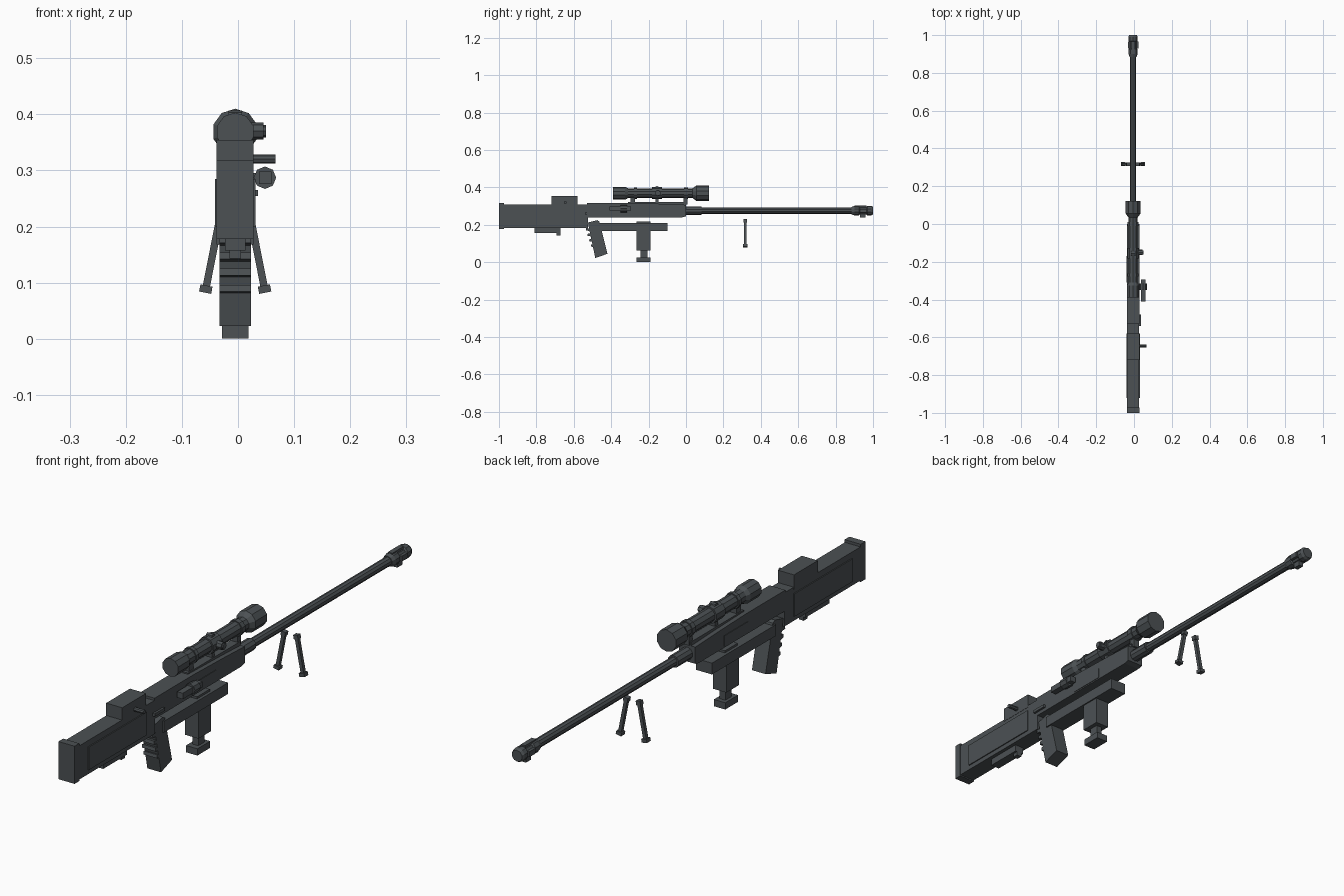
import bpy, bmesh, math
from mathutils import Vector, Matrix

if "Cube" in bpy.data.objects:
    bpy.data.objects.remove(bpy.data.objects["Cube"])

gunmetal = bpy.data.materials.new("gunmetal grey")
gunmetal.use_nodes = True
colour = (0.072, 0.082, 0.088, 1)
gunmetal.diffuse_color = colour
gunmetal.node_tree.nodes["Principled BSDF"].inputs["Base Color"].default_value = colour

CX = -0.005  # centre plane of the body


def finish(name, bm):
    bmesh.ops.recalc_face_normals(bm, faces=bm.faces)
    mesh = bpy.data.meshes.new(name)
    bm.to_mesh(mesh)
    bm.free()
    mesh.materials.append(gunmetal)
    obj = bpy.data.objects.new(name, mesh)
    bpy.context.collection.objects.link(obj)
    return obj


def box(name, x, y, z):
    """Box from (min, max) pairs."""
    bm = bmesh.new()
    bmesh.ops.create_cube(bm, size=1)
    for v in bm.verts:
        v.co = [(a + b) / 2 + c * (b - a) for (a, b), c in zip((x, y, z), v.co)]
    return finish(name, bm)


def mid(half):
    return (CX - half, CX + half)


def side_profile(name, half, points):
    """Outline in y, z extruded across the body."""
    bm = bmesh.new()
    face = bm.faces.new([bm.verts.new((CX - half, y, z)) for y, z in points])
    grown = bmesh.ops.extrude_face_region(bm, geom=[face])["geom"]
    verts = [g for g in grown if isinstance(g, bmesh.types.BMVert)]
    bmesh.ops.translate(bm, verts=verts, vec=(2 * half, 0, 0))
    return finish(name, bm)


def turned(name, centre, stations, sides=10, axis="Y"):
    """Rings of (position, radius) along an axis, one vertex straight up."""
    bm = bmesh.new()
    rings = []
    for pos, r in stations:
        ring = []
        for i in range(sides):
            a = math.tau * i / sides + math.pi / 2
            u, w = r * math.cos(a), r * math.sin(a)
            co = (centre[0] + u, pos, centre[1] + w) if axis == "Y" else \
                 (pos, centre[0] + u, centre[1] + w)
            ring.append(bm.verts.new(co))
        rings.append(ring)
    for a, b in zip(rings, rings[1:]):
        for i in range(sides):
            j = (i + 1) % sides
            bm.faces.new((a[i], a[j], b[j], b[i]))
    bm.faces.new(rings[0])
    bm.faces.new(rings[-1])
    return finish(name, bm)


def strut(name, a, b, width):
    """Square bar between two points."""
    a, b = Vector(a), Vector(b)
    d = b - a
    bm = bmesh.new()
    bmesh.ops.create_cube(bm, size=1)
    bmesh.ops.scale(bm, verts=bm.verts, vec=(width, width, d.length))
    turn = Matrix.Rotation(math.atan2(d.x, d.z), 4, "Y")
    bmesh.ops.transform(bm, verts=bm.verts, matrix=Matrix.Translation((a + b) / 2) @ turn)
    return finish(name, bm)


# Stock
side_profile("stock", 0.032, [(-0.98, 0.183), (-0.525, 0.183), (-0.525, 0.308), (-0.98, 0.308)])
box("butt_plate", mid(0.033), (-1.0, -0.972), (0.178, 0.318))
box("stock_side_panel", mid(0.036), (-0.92, -0.58), (0.2, 0.285))
box("cheek_rest", mid(0.033), (-0.72, -0.58), (0.30, 0.354))
turned("cheek_rest_pin", (-0.645, 0.32), [(0.02, 0.008), (0.067, 0.008)], 8, "X")
box("stock_under_block", mid(0.018), (-0.81, -0.67), (0.157, 0.19))
box("stock_under_stud", mid(0.01), (-0.692, -0.67), (0.143, 0.16))

# Receiver
side_profile("receiver", 0.033, [(-0.53, 0.24), (-0.02, 0.24), (0.0, 0.245), (0.0, 0.307),
                                 (-0.12, 0.312), (-0.3, 0.317), (-0.53, 0.317)])
box("receiver_side_rib", mid(0.035), (-0.31, -0.17), (0.245, 0.285))
box("receiver_top_rail", mid(0.016), (-0.31, 0.0), (0.30, 0.322))
box("safety_lever", (0.02, 0.036), (-0.54, -0.48), (0.254, 0.265))

# Bolt handle
box("bolt_handle", (0.037, 0.06), (-0.41, -0.295), (0.276, 0.298))
turned("bolt_knob", (0.048, 0.287), [(-0.35, 0.02), (-0.315, 0.02)], 8)
box("bolt_stem", (0.02, 0.045), (-0.345, -0.32), (0.28, 0.295))

# Lower rail, grip and front support
box("lower_rail", mid(0.033), (-0.475, -0.098), (0.168, 0.21))
side_profile("rear_grip", 0.028, [(-0.485, 0.023), (-0.42, 0.045), (-0.463, 0.218),
                                  (-0.475, 0.225), (-0.525, 0.212)])
for i in range(4):
    y, z = -0.52 + 0.009 * i, 0.175 - 0.029 * i
    side_profile("grip_ridge_%d" % (i + 1), 0.028,
                 [(y - 0.016, z - 0.004), (y + 0.02, z - 0.012), (y + 0.02, z + 0.004), (y - 0.014, z + 0.008)])
box("support_cap", mid(0.022), (-0.265, -0.19), (0.2, 0.218))
box("support_column", mid(0.028), (-0.265, -0.19), (0.064, 0.175))
box("support_neck", mid(0.012), (-0.243, -0.207), (0.02, 0.07))
box("support_foot", mid(0.0235), (-0.265, -0.19), (0.0, 0.025))

# Barrel and muzzle
AXIS = (CX, 0.276)
turned("barrel_collar", AXIS, [(-0.01, 0.023), (0.082, 0.023)])
turned("barrel", AXIS, [(0.07, 0.017), (0.9, 0.017)])
turned("muzzle_brake", AXIS, [(0.885, 0.02), (0.9, 0.025), (0.925, 0.025), (0.93, 0.021),
                              (0.965, 0.021), (0.97, 0.026), (0.99, 0.026), (1.0, 0.021)])
box("muzzle_side_fins", mid(0.028), (0.93, 0.965), (0.266, 0.286))
box("muzzle_lower_fin", mid(0.009), (0.93, 0.96), (0.238, 0.265))
box("muzzle_upper_fin", mid(0.009), (0.9, 0.965), (0.285, 0.303))

# Scope
SIGHT = (CX, 0.369)
turned("scope", SIGHT, [(-0.39, 0.034), (-0.325, 0.034), (-0.31, 0.026), (0.035, 0.026),
                        (0.055, 0.041), (0.122, 0.041)])
for name, y, half, r in (("rear_band", -0.27, 0.008, 0.03), ("turret_band", -0.155, 0.027, 0.032),
                         ("front_band", 0.0, 0.01, 0.03)):
    turned("scope_" + name, SIGHT, [(y - half, r), (y + half, r)])
for name, y, half in (("rear", -0.285, 0.013), ("middle", -0.155, 0.008), ("front", -0.003, 0.011)):
    box("scope_mount_" + name, mid(0.012), (y - half, y + half), (0.31, 0.35))
turned("turret_knob", (-0.15, 0.37), [(0.02, 0.015), (0.045, 0.015), (0.045, 0.011), (0.05, 0.011)], 8, "X")
turned("turret_top", (-0.155, 0.395), [(CX - 0.012, 0.012), (CX + 0.012, 0.012)], 8, "X")

# Bipod legs
for label, s in (("left", 1), ("right", -1)):
    top = Vector((CX + s * 0.026, 0.317, 0.222))
    foot = Vector((CX + s * 0.0525, 0.317, 0.088))
    d = (foot - top).normalized()
    strut("bipod_leg_" + label, top, foot, 0.013)
    strut("bipod_head_" + label, top - d * 0.007, top + d * 0.009, 0.018)
    strut("bipod_foot_" + label, foot - d * 0.007, foot + d * 0.006, 0.022)
